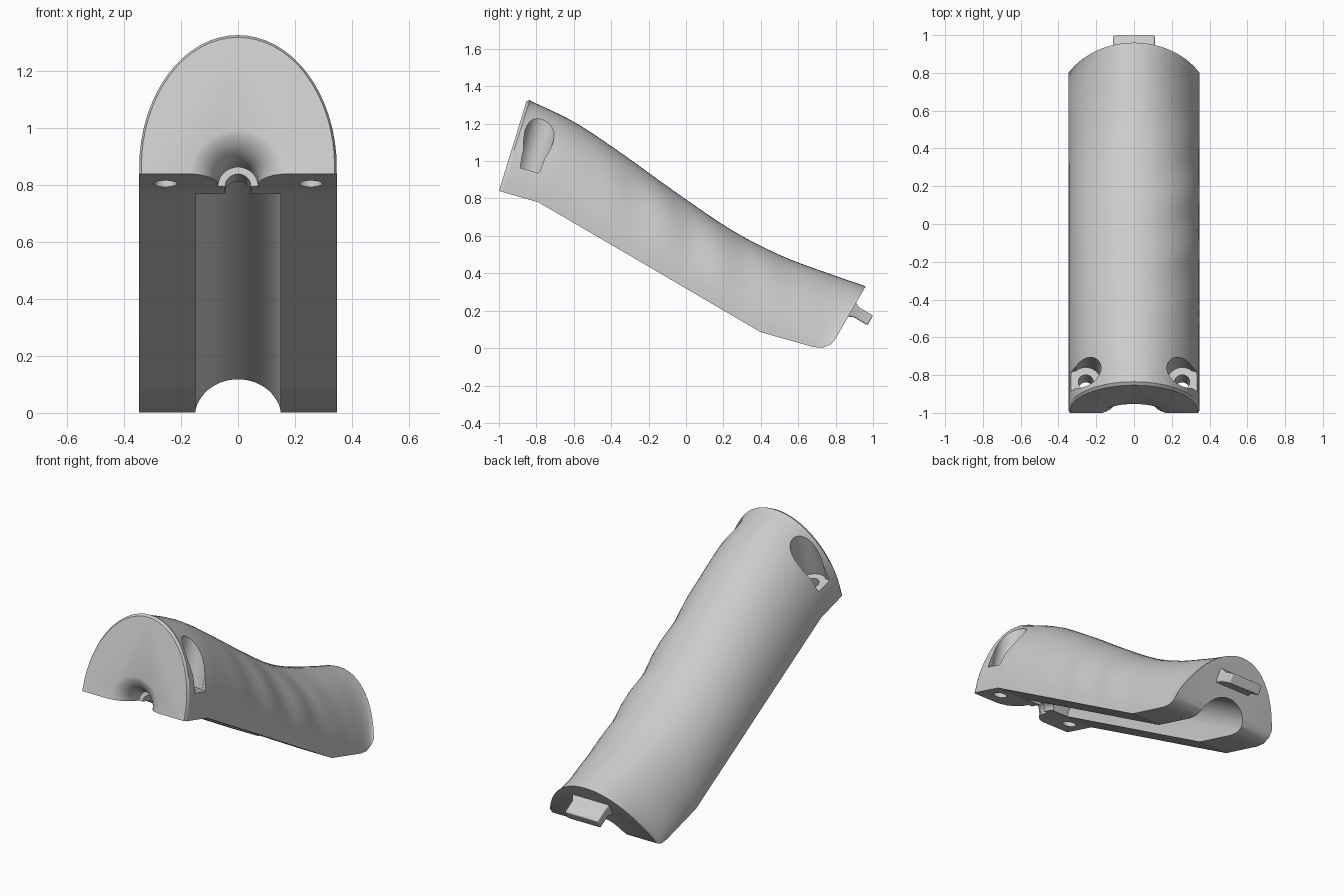
import bpy, bmesh, math
from mathutils import Vector

cube = bpy.data.objects.get("Cube")
if cube:
    bpy.data.objects.remove(cube, do_unlink=True)

grey = bpy.data.materials.new("light grey")
grey.use_nodes = True
colour = (0.6, 0.6, 0.6, 1)
grey.diffuse_color = colour
grey.node_tree.nodes["Principled BSDF"].inputs["Base Color"].default_value = colour


def loft(name, rings):
    """Closed solid through a list of equal rings."""
    bm = bmesh.new()
    loops = [[bm.verts.new(p) for p in ring] for ring in rings]
    n = len(loops[0])
    for a, b in zip(loops, loops[1:]):
        for i in range(n):
            j = (i + 1) % n
            bm.faces.new((a[i], a[j], b[j], b[i]))
    bm.faces.new(loops[0])
    bm.faces.new(loops[-1])
    bmesh.ops.recalc_face_normals(bm, faces=bm.faces)
    mesh = bpy.data.meshes.new(name)
    bm.to_mesh(mesh)
    bm.free()
    mesh.materials.append(grey)
    ob = bpy.data.objects.new(name, mesh)
    bpy.context.collection.objects.link(ob)
    return ob


def extrude(name, origin, axis, sections):
    """Loft of (distance, outline) sections along an axis in the yz plane."""
    axis = Vector(axis).normalized()
    up = Vector((1, 0, 0)).cross(axis)
    if up.z < 0:
        up = -up
    return loft(name, [[Vector(origin) + axis * s + Vector((u, 0, 0)) + up * v
                        for u, v in outline] for s, outline in sections])


def circle(r, n=48):
    return [(r * math.cos(math.tau * i / n), r * math.sin(math.tau * i / n)) for i in range(n)]


def rect(w, h):
    return [(-w, -h), (w, -h), (w, h), (-w, h)]


def select(ob):
    bpy.ops.object.select_all(action='DESELECT')
    ob.select_set(True)
    bpy.context.view_layer.objects.active = ob


def cut(ob, cutter):
    mod = ob.modifiers.new("cut", 'BOOLEAN')
    mod.operation = 'DIFFERENCE'
    mod.solver = 'EXACT'
    mod.object = cutter
    select(ob)
    bpy.ops.object.modifier_apply(modifier=mod.name)
    bpy.data.objects.remove(cutter, do_unlink=True)


# Grip body: stations of underside (y, z) and crest (y, z)
stations = [
    (-1.0, .84, -.85, 1.33), (-.79, .78, -.6, 1.21), (-.5, .611, -.35, 1.045),
    (-.2, .436, -.05, .83), (.1, .26, .25, .628), (.4, .085, .52, .49),
    (.68, .006, .78, .393), (.73, .002, .86, .365), (.775, .02, .92, .345),
    (.8, .05, .96, .33)]
HALF, ARC = 0.347, 32


def catmull(p0, p1, p2, p3, t):
    return 0.5 * (2 * p1 + (p2 - p0) * t + (2 * p0 - 5 * p1 + 4 * p2 - p3) * t * t
                  + (3 * p1 - p0 - 3 * p2 + p3) * t ** 3)


def section(base, crest, scale=1.0):
    ring = []
    flat = min(max((base.y - 0.1) / 0.7, 0), 1) ** 2
    for i in range(ARC + 1):
        a = math.pi * i / ARC
        u = math.cos(a)
        dome = 0.05 + 0.95 * math.sin(a) if 0 < i < ARC else 0
        segment = (math.sqrt(1 - (0.85 * u) ** 2) - 0.527) / 0.473
        s = dome + (segment - dome) * flat
        p = base.lerp(crest, s * scale)
        # shallow finger ripples on one flank
        fade = max(0, 1 - ((p.y - 0.05) / 0.6) ** 2)
        ripple = 0.009 * fade * max(0, math.sin(2 * a)) if u > 0 else 0
        wave = math.sin(math.tau * (p.y - 0.1) / 0.3) - 0.4
        ring.append((u * HALF * scale + ripple * wave, p.y, p.z))
    return ring


rings = []
for k in range(len(stations) - 1):
    a, b = stations[k], stations[k + 1]
    before, after = stations[max(k - 1, 0)], stations[min(k + 2, len(stations) - 1)]
    steps = 8 if k < 6 else 2
    for j in range(steps):
        t = j / steps
        base = Vector((0, a[0] + (b[0] - a[0]) * t, a[1] + (b[1] - a[1]) * t))
        crest = Vector((0, *(catmull(before[c], a[c], b[c], after[c], t) for c in (2, 3))))
        if not rings:
            # softened front rim
            rings.append(section(base, crest, 0.978))
            base += Vector((0, 0.012, -0.0034))
            crest += Vector((0, 0.015, -0.003))
        rings.append(section(base, crest))
last = stations[-1]
rings.append(section(Vector((0, last[0], last[1])), Vector((0, last[2], last[3]))))
body = loft("grip_body", rings)

# Round-topped channel along the underside
slope = (0, 1.19, -0.695)
arch = [(0.15 * math.cos(math.pi * i / 32), 0.1 + 0.15 * math.sin(math.pi * i / 32))
        for i in range(33)] + [(-0.15, -0.3), (0.15, -0.3)]
cut(body, extrude("channel_cutter", (0, -.77, .768), slope, [(0, arch), (2.2, arch)]))

# Trumpet mouth at the front, narrowing into the channel
front_axis = (0, 0.21, -0.06)
mouth = [(-.03, .2), (0, .17), (.008, .145), (.022, .122), (.045, .1), (.075, .083),
         (.11, .073), (.16, .07), (.161, .045), (.3, .045)]
cut(body, extrude("mouth_cutter", (0, -1, .84), front_axis, [(s, circle(r)) for s, r in mouth]))

# Screw holes with counterbored pockets that open outward
screw_axis = Vector((0, 0.27, 0.963))
for side in (-1, 1):
    foot = Vector((side * 0.255, -.877, .805))
    cut(body, extrude("hole_cutter", foot, screw_axis,
                      [(-.1, circle(.04, 32)), (.3, circle(.04, 32))]))
    for shift, r in ((0, .08), (.05, .06)):
        start = foot + screw_axis * 0.15 + Vector((side * shift, 0, 0))
        cut(body, extrude("pocket_cutter", start, screw_axis,
                          [(0, circle(r)), (.6, circle(r))]))

# Locking tongue at the back, flared at its root
tongue = extrude("locking_tongue", (0, .985, .148), slope,
                 [(-.16, rect(.125, .045)), (-.118, rect(.125, .045)),
                  (-.085, rect(.11, .03)), (0, rect(.11, .03))])
bevel = tongue.modifiers.new("soft_edges", 'BEVEL')
bevel.width = 0.008
bevel.segments = 3

for ob in (body, tongue):
    select(ob)
    bpy.ops.object.shade_smooth_by_angle(angle=math.radians(32))
